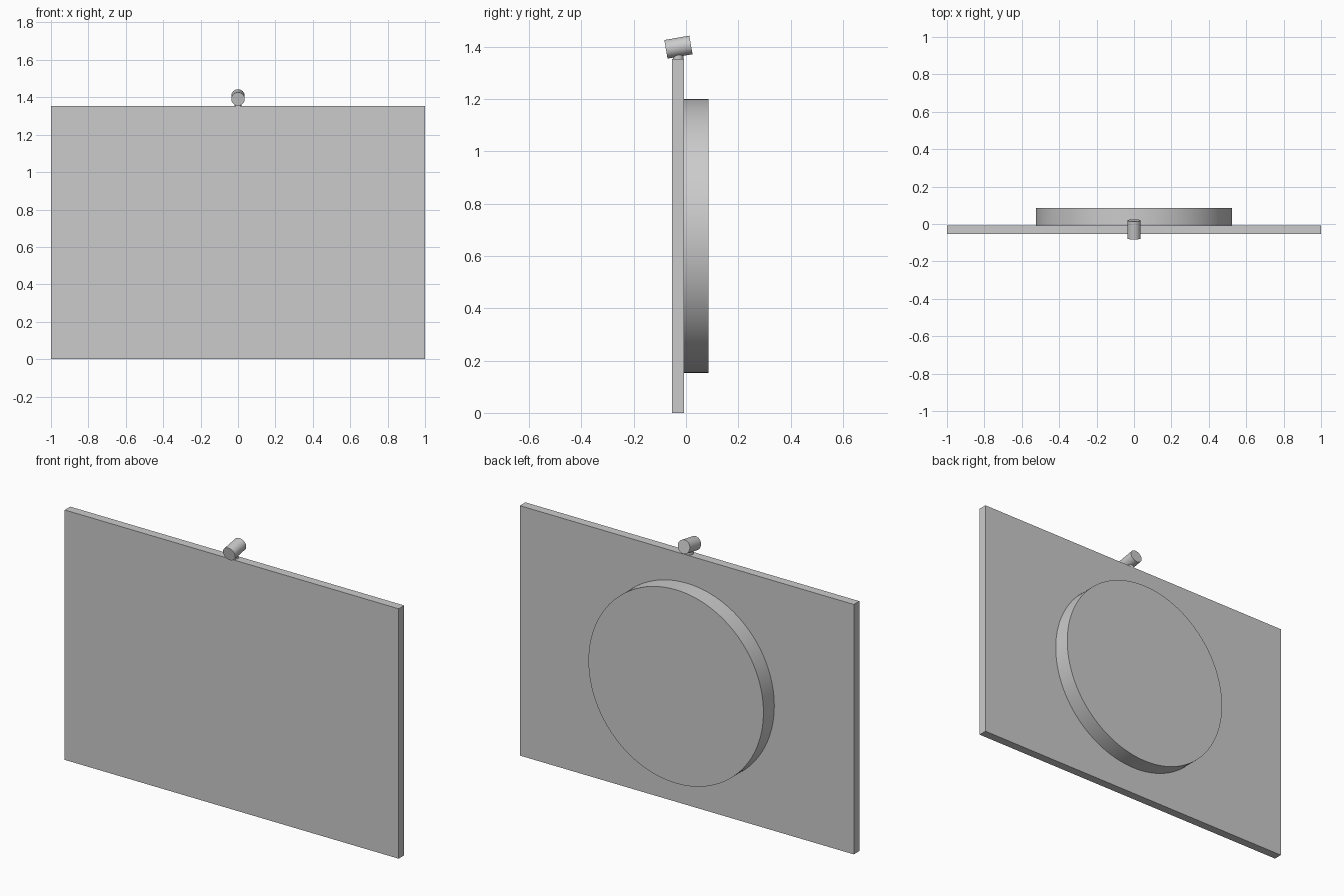
import bpy
import math

if "Cube" in bpy.data.objects:
    bpy.data.objects.remove(bpy.data.objects["Cube"])

grey = bpy.data.materials.new("light_grey")
grey.diffuse_color = (0.6, 0.6, 0.6, 1.0)
grey.use_nodes = True
grey.node_tree.nodes["Principled BSDF"].inputs["Base Color"].default_value = grey.diffuse_color


def finish(name, smooth=False):
    obj = bpy.context.object
    obj.name = name
    obj.data.materials.append(grey)
    if smooth:
        bpy.ops.object.shade_smooth_by_angle(angle=math.radians(30))
    return obj


def cylinder(name, radius, depth, location, tilt=0.0, sides=48):
    bpy.ops.mesh.primitive_cylinder_add(
        vertices=sides, radius=radius, depth=depth,
        location=location, rotation=(tilt, 0, 0))
    return finish(name, smooth=True)


# Flat upright panel
WIDTH, HEIGHT = 2.0, 1.353
FRONT, BACK = -0.054, -0.007
bpy.ops.mesh.primitive_cube_add(size=1, location=(0, (FRONT + BACK) / 2, HEIGHT / 2))
panel = bpy.context.object
panel.scale = (WIDTH, BACK - FRONT, HEIGHT)
bpy.ops.object.transform_apply(location=False, rotation=False, scale=True)
finish("panel")

# Round housing on the back
DISC_BACK = 0.086
cylinder("back_disc", 0.524, DISC_BACK - BACK,
         (0, (DISC_BACK + BACK) / 2, HEIGHT / 2), math.radians(90), 128)

# Short neck and the barrel on top, its front end dipped by ten degrees
cylinder("neck", 0.02, 0.04, (0, -0.03, HEIGHT + 0.013))
cylinder("barrel", 0.036, 0.097, (0, -0.029, 1.399), math.radians(-80))
